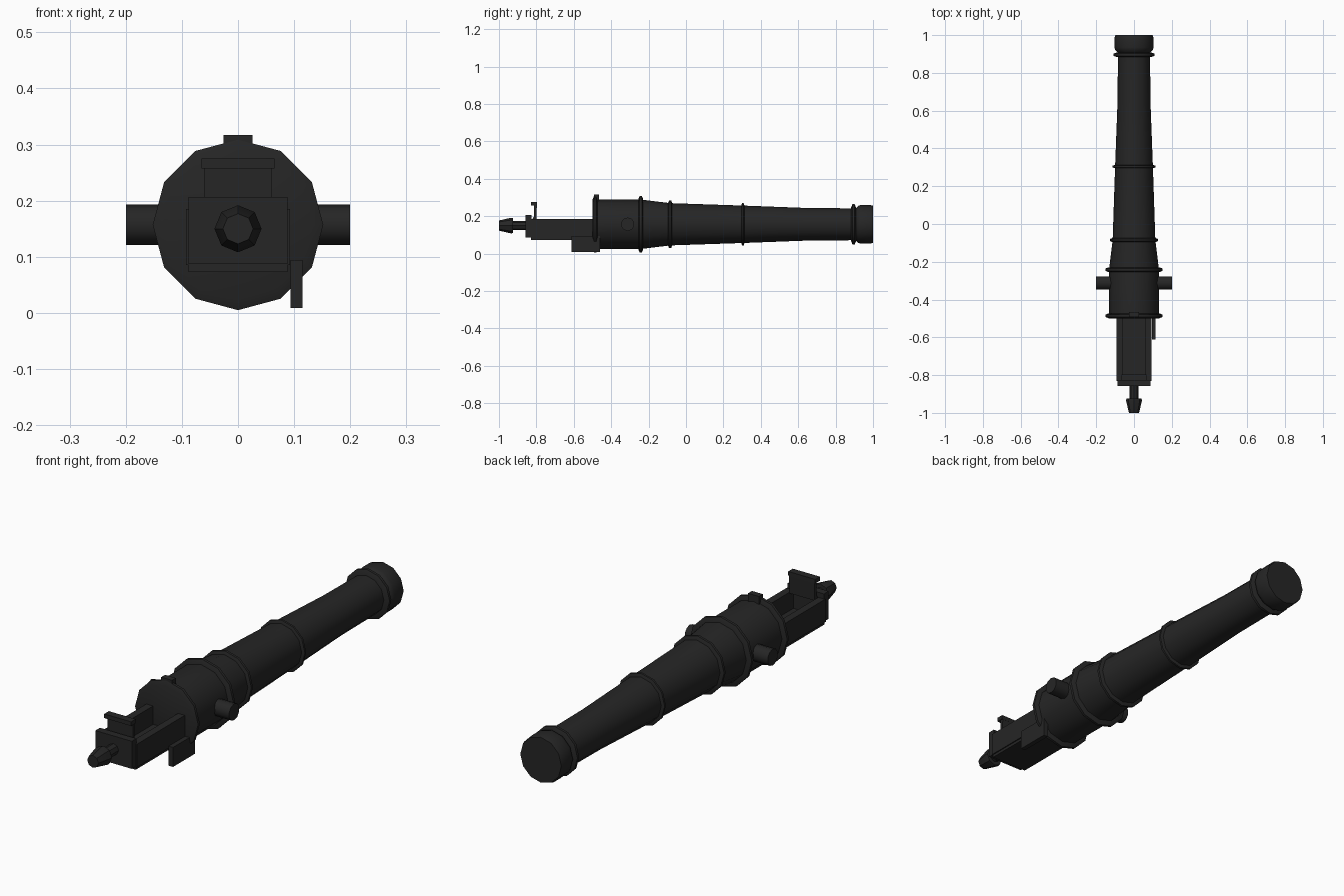
import bpy, bmesh, math
from mathutils import Vector

if "Cube" in bpy.data.objects:
    bpy.data.objects.remove(bpy.data.objects["Cube"])

AXIS = 0.157          # height of the bore axis

iron = bpy.data.materials.new("dark iron")
iron.diffuse_color = (0.019, 0.019, 0.019, 1)
iron.use_nodes = True
iron.node_tree.nodes["Principled BSDF"].inputs["Base Color"].default_value = iron.diffuse_color


def finish(name, bm, smooth=True):
    bmesh.ops.recalc_face_normals(bm, faces=bm.faces)
    me = bpy.data.meshes.new(name)
    bm.to_mesh(me)
    bm.free()
    me.materials.append(iron)
    ob = bpy.data.objects.new(name, me)
    bpy.context.collection.objects.link(ob)
    if smooth:
        bpy.ops.object.select_all(action='DESELECT')
        ob.select_set(True)
        bpy.context.view_layer.objects.active = ob
        bpy.ops.object.shade_smooth_by_angle(angle=math.radians(40))
    return ob


def lathe(name, profile, sides=12, z=AXIS, axis='Y', y=0.0):
    """Turn (position, radius) pairs about an axis, with flat end caps."""
    bm = bmesh.new()
    rings = []
    for p, r in profile:
        ring = []
        for i in range(sides):
            a = 2 * math.pi * i / sides
            s, c = r * math.sin(a), r * math.cos(a)
            co = (s, p, z + c) if axis == 'Y' else (p, y + s, z + c)
            ring.append(bm.verts.new(co))
        rings.append(ring)
    for a, b in zip(rings, rings[1:]):
        for i in range(sides):
            j = (i + 1) % sides
            bm.faces.new((a[i], a[j], b[j], b[i]))
    bm.faces.new(rings[0])
    bm.faces.new(rings[-1])
    return finish(name, bm)


def box(name, x, y, z):
    bm = bmesh.new()
    bmesh.ops.create_cube(bm, size=1)
    for v in bm.verts:
        v.co = Vector([lo + (hi - lo) * (t + 0.5)
                       for (lo, hi), t in zip((x, y, z), v.co)])
    return finish(name, bm, False)


def extrude_x(name, outline, x0, x1):
    """Push a (y, z) outline through from x0 to x1."""
    bm = bmesh.new()
    face = bm.faces.new([bm.verts.new((x0, y, z)) for y, z in outline])
    new = bmesh.ops.extrude_face_region(bm, geom=[face])['geom']
    for v in new:
        if isinstance(v, bmesh.types.BMVert):
            v.co.x = x1
    return finish(name, bm, False)


# Barrel: straight chamber, taper, long tube
lathe("barrel", [(-0.49, 0.132), (-0.24, 0.132), (-0.085, 0.113),
                 (0.305, 0.100), (0.65, 0.087), (0.92, 0.085)])

# Raised bands
for n, (y, r, w) in enumerate([(-0.486, 0.152, 0.013), (-0.242, 0.152, 0.013),
                               (-0.085, 0.128, 0.012), (0.304, 0.113, 0.010),
                               (0.896, 0.108, 0.013)]):
    lathe("barrel_band_%d" % (n + 1),
          [(y - w, r - 0.018), (y - w * 0.45, r), (y + w * 0.45, r), (y + w, r - 0.018)])

# Muzzle swell
lathe("muzzle", [(0.908, 0.086), (0.922, 0.100), (0.935, 0.103),
                 (0.985, 0.103), (1.0, 0.099)])

# Trunnions
lathe("trunnions", [(-0.2, 0.036), (0.2, 0.036)], 10, AXIS, 'X', -0.312)

# Open breech trough
box("trough_floor", (-0.088, 0.088), (-0.83, -0.48), (0.073, 0.105))
for side, s in (("left", -1), ("right", 1)):
    box("trough_wall_" + side, tuple(sorted((s * 0.06, s * 0.093))),
        (-0.83, -0.48), (0.085, 0.185))
box("trough_end_plate", (-0.088, 0.088), (-0.857, -0.825), (0.087, 0.207))

# Upright handle with a lip folded over the end
extrude_x("breech_handle", [(-0.825, 0.18), (-0.80, 0.18), (-0.797, 0.275),
                            (-0.812, 0.275), (-0.812, 0.20)], -0.061, 0.061)
box("handle_lip", (-0.065, 0.065), (-0.829, -0.797), (0.257, 0.275))

# Side plate hanging below the trough
box("side_plate", (0.094, 0.115), (-0.612, -0.46), (0.009, 0.094))

# Rear sight
box("rear_sight", (-0.026, 0.026), (-0.492, -0.465), (0.275, 0.317))

# Tail rod and knob
lathe("tail_rod", [(-0.94, 0.024), (-0.85, 0.024)], 8, 0.15)
lathe("tail_knob", [(-1.0, 0.027), (-0.935, 0.042), (-0.925, 0.040)], 8, 0.15)
